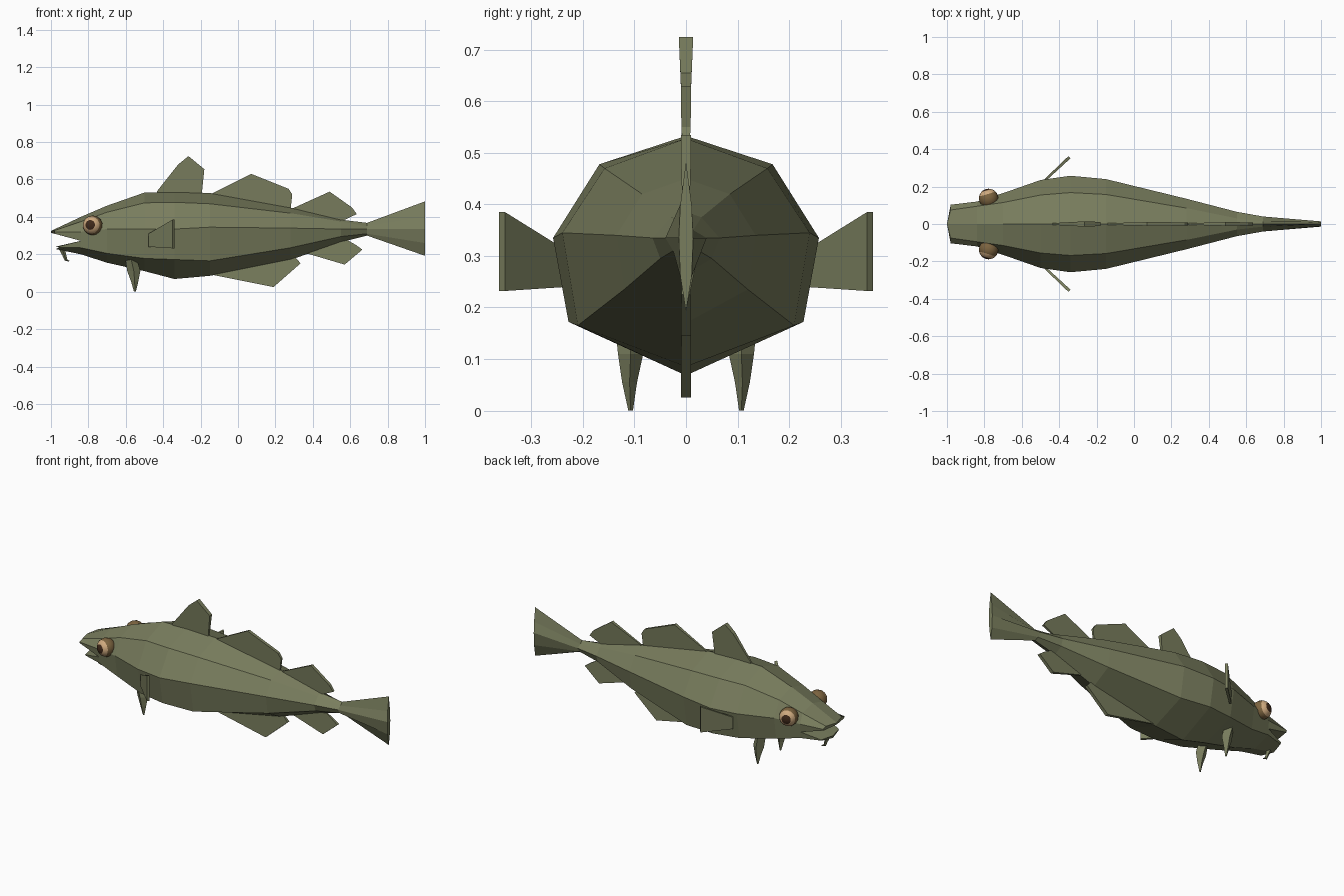
import bpy, bmesh, math
from mathutils import Vector

if "Cube" in bpy.data.objects:
    bpy.data.objects.remove(bpy.data.objects["Cube"])


def material(name, rgb):
    m = bpy.data.materials.new(name)
    m.diffuse_color = (*rgb, 1)
    m.use_nodes = True
    m.node_tree.nodes["Principled BSDF"].inputs["Base Color"].default_value = m.diffuse_color
    return m


SKIN = material("olive_skin", (0.19, 0.205, 0.11))
LID = material("eye_brown", (0.20, 0.125, 0.05))
IRIS = material("eye_tan", (0.62, 0.40, 0.21))
PUPIL = material("eye_dark", (0.05, 0.022, 0.01))


def finish(name, bm, mats=(SKIN,)):
    bmesh.ops.recalc_face_normals(bm, faces=bm.faces)
    me = bpy.data.meshes.new(name)
    bm.to_mesh(me)
    bm.free()
    for m in mats:
        me.materials.append(m)
    ob = bpy.data.objects.new(name, me)
    bpy.context.collection.objects.link(ob)
    return ob


def loft(name, rings, cap_start=False, cap_end=True):
    """Skin a series of closed rings of 3D points."""
    bm = bmesh.new()
    vs = [[bm.verts.new(p) for p in r] for r in rings]
    n = len(vs[0])
    for a, b in zip(vs, vs[1:]):
        for i in range(n):
            j = (i + 1) % n
            bm.faces.new((a[i], a[j], b[j], b[i]))
    if cap_start:
        bm.faces.new(vs[0])
    if cap_end:
        bm.faces.new(vs[-1])
    return finish(name, bm)


def mirrored(half):
    """Complete a half ring that starts and ends on the centre plane."""
    return half + [(x, -y, z) for x, y, z in reversed(half[1:-1])]


def plate(name, pts, normal):
    """Flat fin from (x, y, z, half thickness) outline points."""
    n = Vector(normal).normalized()
    sides = [[Vector(p[:3]) + n * p[3] * s for p in pts] for s in (1, -1)]
    return loft(name, sides, True, True)


# Body and tail fin: x, top z, upper (y, z), middle (y, z), lower (y, z), bottom z
sections = [
    (-0.84, .400, .095, .375, .120, .320, .115, .235, .200),
    (-0.70, .460, .115, .425, .165, .335, .145, .205, .155),
    (-0.50, .530, .155, .475, .235, .335, .205, .178, .110),
    (-0.34, .533, .168, .478, .258, .335, .228, .172, .068),
    (-0.15, .528, .158, .470, .240, .345, .210, .165, .085),
    (0.28, .450, .085, .420, .135, .340, .120, .235, .170),
    (0.55, .385, .030, .375, .065, .335, .050, .295, .265),
    (0.69, .368, .014, .350, .040, .335, .025, .310, .300),
    (1.00, .483, .011, .400, .014, .335, .011, .260, .192),
]
loft("body", [mirrored([(x, 0, t), (x, uy, uz), (x, my, mz), (x, ly, lz), (x, 0, b)])
              for x, t, uy, uz, my, mz, ly, lz, b in sections])

# Upper jaw, ending in a broad nose edge
loft("upper_jaw", [
    mirrored([(-.84, 0, .400), (-.84, .095, .375), (-.84, .120, .320), (-.84, .117, .272), (-.84, 0, .272)]),
    mirrored([(-1.0, 0, .325), (-.98, .075, .328), (-.98, .103, .320), (-.98, .098, .310), (-1.0, 0, .315)])])

# Lower jaw
loft("lower_jaw", [
    mirrored([(-.84, 0, .272), (-.84, .117, .272), (-.84, .115, .235), (-.84, 0, .200)]),
    mirrored([(-.975, 0, .241), (-.955, .085, .243), (-.955, .080, .236), (-.975, 0, .228)])])

# Fins on the centre plane: x, z, half thickness
fins = {
    "first_dorsal_fin": [(-.44, .52, .005), (-.43, .541, .005), (-.32, .68, .011), (-.265, .725, .014),
                         (-.18, .655, .011), (-.195, .51, .005)],
    "second_dorsal_fin": [(-.16, .515, .004), (.07, .63, .010), (.27, .55, .009), (.29, .52, .007),
                          (.28, .43, .004)],
    "third_dorsal_fin": [(.28, .44, .004), (.49, .535, .010), (.61, .45, .009), (.635, .415, .007),
                         (.55, .375, .004)],
    "first_anal_fin": [(-.16, .095, .004), (.19, .025, .010), (.335, .152, .009), (.29, .20, .004)],
    "second_anal_fin": [(.35, .21, .004), (.57, .145, .010), (.665, .225, .009), (.63, .25, .007),
                        (.57, .285, .004)],
}
for name, pts in fins.items():
    plate(name, [(x, 0, z, t) for x, z, t in pts], (0, 1, 0))

for side, s in (("left", -1), ("right", 1)):
    # Pectoral fin, swept outward and back
    plate(f"{side}_pectoral_fin",
          [(-.475, s * .235, .24, .006), (-.475, s * .235, .31, .006),
           (-.345, s * .357, .385, .008), (-.345, s * .357, .232, .008)], (.68, -.73 * s, 0))

    # Pelvic fin, tapering downward: z, x range, y range
    rings = []
    for z, x0, x1, y0, y1 in ((.19, -.605, -.545, .07, .14), (.11, -.592, -.522, .083, .132),
                              (.055, -.572, -.533, .095, .124), (.0, -.556, -.546, .103, .112)):
        xm, ym = (x0 + x1) / 2, (y0 + y1) / 2
        rings.append([(x0, s * ym, z), (xm, s * y1, z), (x1, s * ym, z), (xm, s * y0, z)])
    loft(f"{side}_pelvic_fin", rings, True, True)

    # Eye with bands for pupil, iris and rim
    bm = bmesh.new()
    bmesh.ops.create_uvsphere(bm, u_segments=14, v_segments=12, radius=.053)
    for f in bm.faces:
        a = f.calc_center_median().angle(Vector((0, 0, 1)))
        f.material_index = 2 if a < .5 else 1 if a < 1.0 else 0
        f.smooth = True
    aim = Vector((-.3, s, .05)).to_track_quat('Z', 'Y')
    eye = finish(f"{side}_eye", bm, (LID, IRIS, PUPIL))
    eye.data.transform(aim.to_matrix().to_4x4())
    eye.location = (-.777, s * .136, .355)

# Chin barbel: tapered square tube with a hooked end
rings = []
for x, z, r in ((-.945, .24, .016), (-.93, .2, .01), (-.92, .17, .007), (-.903, .163, .004)):
    rings.append([(x - r, 0, z - r * .4), (x, r, z), (x + r, 0, z + r * .4), (x, -r, z)])
loft("chin_barbel", rings, True, True)
